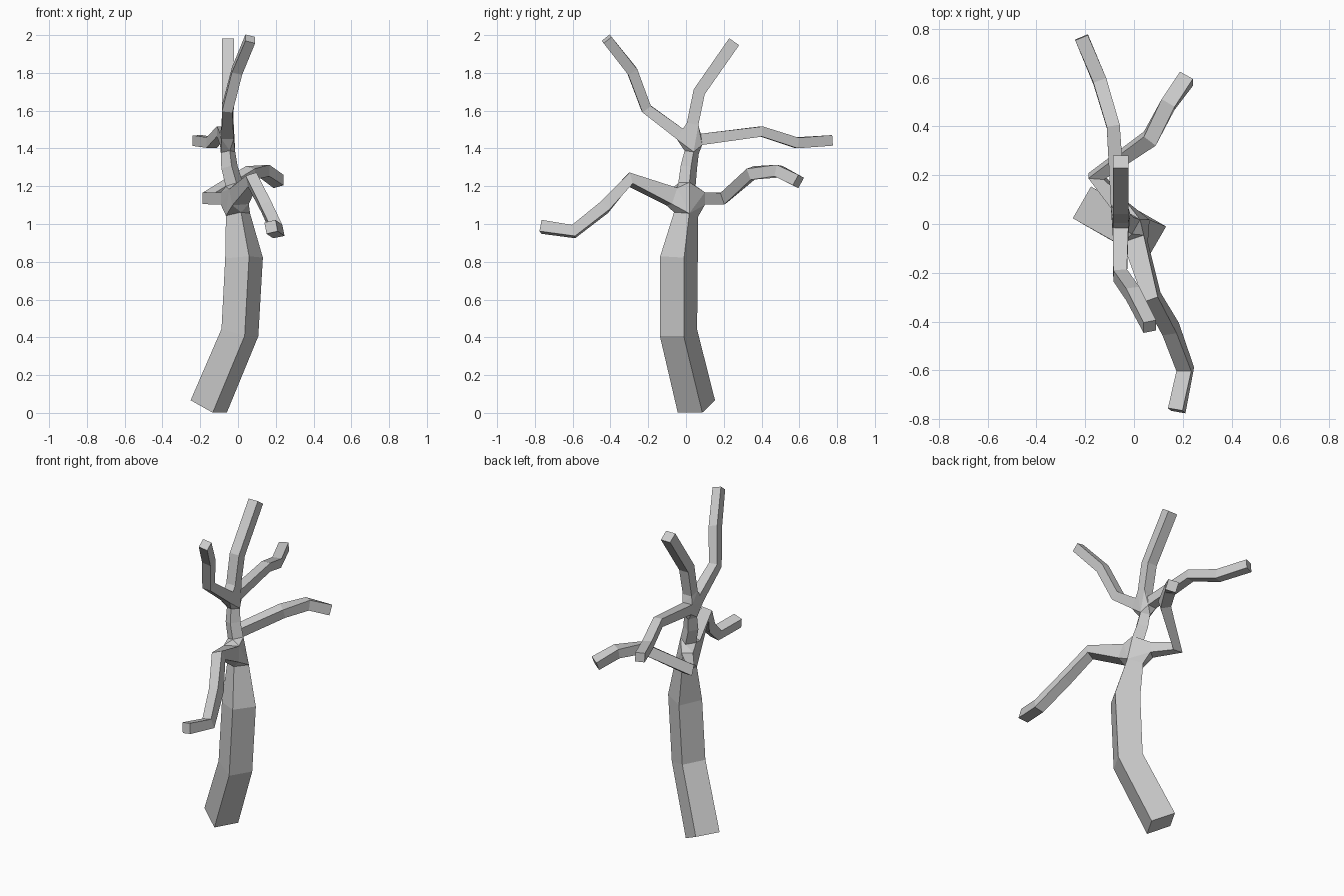
import bpy, bmesh
from mathutils import Vector

if "Cube" in bpy.data.objects:
    bpy.data.objects.remove(bpy.data.objects["Cube"])

bm = bmesh.new()


def limb(points, ref, cap_start=False, cap_end=True):
    """Sweep a square section along (x, y, z, half_side) points; returns first and last ring."""
    pos = [Vector(p[:3]) for p in points]
    rings = []
    for i, p in enumerate(points):
        t = Vector()
        if i > 0:
            t += (pos[i] - pos[i - 1]).normalized()
        if i < len(pos) - 1:
            t += (pos[i + 1] - pos[i]).normalized()
        t.normalize()
        side = Vector(ref)
        side = (side - t * side.dot(t)).normalized()
        other = t.cross(side)
        h = p[3]
        rings.append([bm.verts.new(pos[i] + h * (a * side + b * other))
                      for a, b in ((-1, -1), (1, -1), (1, 1), (-1, 1))])
    for r0, r1 in zip(rings, rings[1:]):
        for k in range(4):
            n = (k + 1) % 4
            bm.faces.new((r0[k], r0[n], r1[n], r1[k]))
    if cap_start:
        bm.faces.new(rings[0][::-1])
    if cap_end:
        bm.faces.new(rings[-1])
    return rings[0], rings[-1]


def joint(*rings):
    """Wrap the limb ends meeting at a fork in a hull, open where the limbs attach."""
    verts = [v for r in rings for v in r]
    old = set(bm.faces)
    bmesh.ops.convex_hull(bm, input=verts, use_existing_faces=False)
    inner = [f for f in bm.faces if f not in old
             and any(all(v in r for v in f.verts) for r in rings)]
    bmesh.ops.delete(bm, geom=inner, context='FACES_ONLY')


TWIST = (0.5, 0.87, 0)
X = (1, 0, 0)

# Trunk, below and above the lower fork
_, trunk_top = limb([(-0.155, 0.055, 0.034, 0.075), (0.01, -0.04, 0.425, 0.073),
                     (0.032, -0.037, 0.82, 0.073), (0.0, 0.0, 1.05, 0.047)],
                    TWIST, cap_start=True, cap_end=False)
mid_low, mid_top = limb([(-0.02, 0.005, 1.21, 0.034), (-0.045, 0.015, 1.30, 0.032),
                         (-0.053, 0.03, 1.38, 0.028)], TWIST, cap_end=False)

# Lower branches
low_front, _ = limb([(0.005, -0.075, 1.145, 0.046), (0.075, -0.30, 1.235, 0.031),
                     (0.15, -0.43, 1.09, 0.031), (0.21, -0.595, 0.96, 0.031),
                     (0.175, -0.765, 0.985, 0.031)], (1, 0, 0.2))
low_back, _ = limb([(-0.065, 0.08, 1.135, 0.033), (-0.155, 0.195, 1.135, 0.032),
                    (0.065, 0.35, 1.27, 0.031), (0.14, 0.49, 1.28, 0.031),
                    (0.215, 0.595, 1.225, 0.031)], X)
joint(trunk_top, mid_low, low_front, low_back)

# Upper branches
top_front, _ = limb([(-0.055, -0.03, 1.475, 0.032), (-0.057, -0.21, 1.61, 0.028),
                     (-0.005, -0.285, 1.81, 0.028), (0.065, -0.42, 1.98, 0.027)], X)
top_up, _ = limb([(-0.054, 0.035, 1.53, 0.031), (-0.054, 0.07, 1.70, 0.032),
                  (-0.054, 0.255, 1.965, 0.032)], X)
top_back, _ = limb([(-0.065, 0.08, 1.448, 0.03), (-0.085, 0.40, 1.49, 0.027),
                    (-0.14, 0.585, 1.43, 0.028), (-0.215, 0.765, 1.442, 0.028)], X)
joint(mid_top, top_front, top_up, top_back)

bmesh.ops.recalc_face_normals(bm, faces=bm.faces[:])
mesh = bpy.data.meshes.new("bare_tree")
bm.to_mesh(mesh)
bm.free()
tree = bpy.data.objects.new("bare_tree", mesh)
bpy.context.collection.objects.link(tree)
